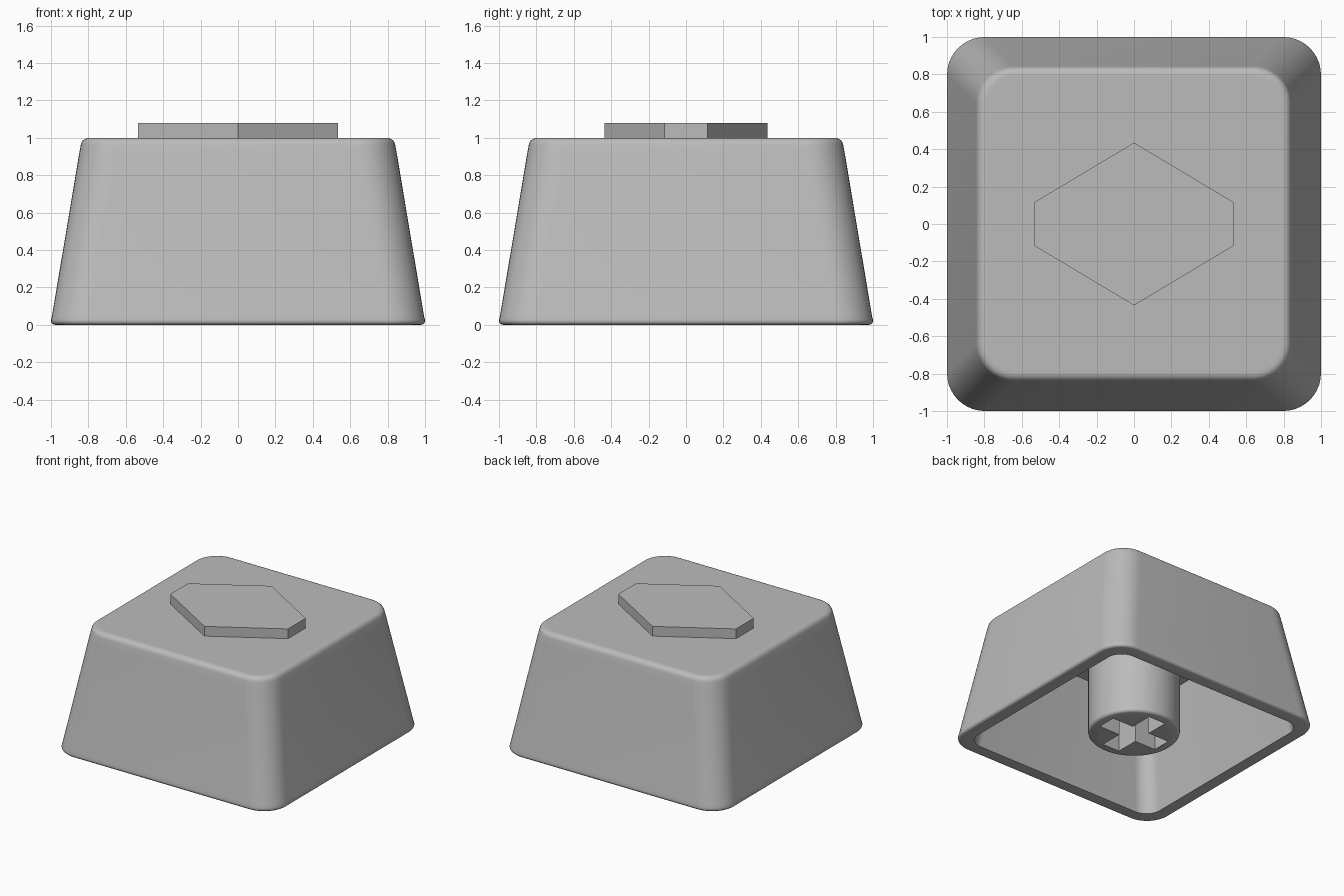
import bpy, bmesh
from math import sin, cos, pi, radians

cube = bpy.data.objects.get("Cube")
if cube:
    bpy.data.objects.remove(cube, do_unlink=True)

grey = bpy.data.materials.new("plain grey")
grey.use_nodes = True
grey.diffuse_color = (0.5, 0.5, 0.5, 1)
grey.node_tree.nodes["Principled BSDF"].inputs["Base Color"].default_value = (0.5, 0.5, 0.5, 1)


def rounded_square(half, radius, steps=10):
    """Outline of a square with rounded corners; half == radius gives a circle."""
    points = []
    for corner in range(4):
        turn = corner * pi / 2
        cx = (half - radius) * 2 ** 0.5 * cos(turn + pi / 4)
        cy = (half - radius) * 2 ** 0.5 * sin(turn + pi / 4)
        last = steps if half == radius else steps + 1
        for i in range(last):
            a = turn + i * pi / 2 / steps
            points.append((cx + radius * cos(a), cy + radius * sin(a)))
    return points


def loft(name, rings):
    """Skin a list of (outline, z) rings and close both ends."""
    bm = bmesh.new()
    loops = [[bm.verts.new((x, y, z)) for x, y in outline] for outline, z in rings]
    for low, high in zip(loops, loops[1:]):
        for i in range(len(low)):
            j = (i + 1) % len(low)
            bm.faces.new((low[i], low[j], high[j], high[i]))
    bm.faces.new(loops[0][::-1])
    bm.faces.new(loops[-1])
    bmesh.ops.recalc_face_normals(bm, faces=bm.faces)
    mesh = bpy.data.meshes.new(name)
    bm.to_mesh(mesh)
    bm.free()
    mesh.materials.append(grey)
    obj = bpy.data.objects.new(name, mesh)
    bpy.context.collection.objects.link(obj)
    return obj


def activate(obj):
    bpy.ops.object.select_all(action='DESELECT')
    obj.select_set(True)
    bpy.context.view_layer.objects.active = obj


def smooth(obj):
    activate(obj)
    bpy.ops.object.shade_smooth_by_angle(angle=radians(35))


# Hollow tapered shell: up the cavity in reverse, round the rim, up the outside
profile = [(0.75, 0.12, 0.86), (0.89, 0.13, 0.0), (0.978, 0.18, 0.0)]
for i in range(1, 5):                                   # rounded lower edge
    a = i * radians(100) / 4
    profile.append((0.978 + 0.022 * sin(a), 0.18 + 0.022 * sin(a), 0.022 - 0.022 * cos(a)))
profile += [(0.994, 0.2, 0.05), (0.85, 0.2, 0.91)]
for i in range(6):                                      # rounded upper edge
    a = radians(9) + i * radians(81) / 5
    profile.append((0.796 + 0.045 * cos(a), 0.155 + 0.045 * cos(a), 0.955 + 0.045 * sin(a)))
profile.append((0.78, 0.14, 1.0))                       # keeps the top flat
shell = loft("cap_shell", [(rounded_square(h, r), z) for h, r, z in profile])
smooth(shell)

# Round mounting post with a cross-shaped socket
post_rings = [(0.325, 0.0), (0.335, 0.004), (0.343, 0.012), (0.346, 0.025), (0.346, 0.9)]
post = loft("mounting_post", [(rounded_square(r, r, 14), z) for r, z in post_rings])

arm, width = 0.27, 0.078
cross = []
for c, s in ((1, 0), (0, 1), (-1, 0), (0, -1)):
    for x, y in ((arm, -width), (arm, width), (width, width)):
        cross.append((x * c - y * s, x * s + y * c))
cutter = loft("socket_cutter", [(cross, -0.1), (cross, 0.5)])
cutter.hide_render = True

socket = post.modifiers.new("socket", 'BOOLEAN')
socket.operation = 'DIFFERENCE'
socket.solver = 'EXACT'
socket.object = cutter
activate(post)
bpy.ops.object.modifier_apply(modifier=socket.name)
bpy.data.objects.remove(cutter, do_unlink=True)
smooth(post)

# Plain raised six-sided pad on the top
pad = [(0.535, 0.115), (0, 0.435), (-0.535, 0.115),
       (-0.535, -0.115), (0, -0.435), (0.535, -0.115)]
loft("raised_pad", [(pad, 0.99), (pad, 1.08)])
